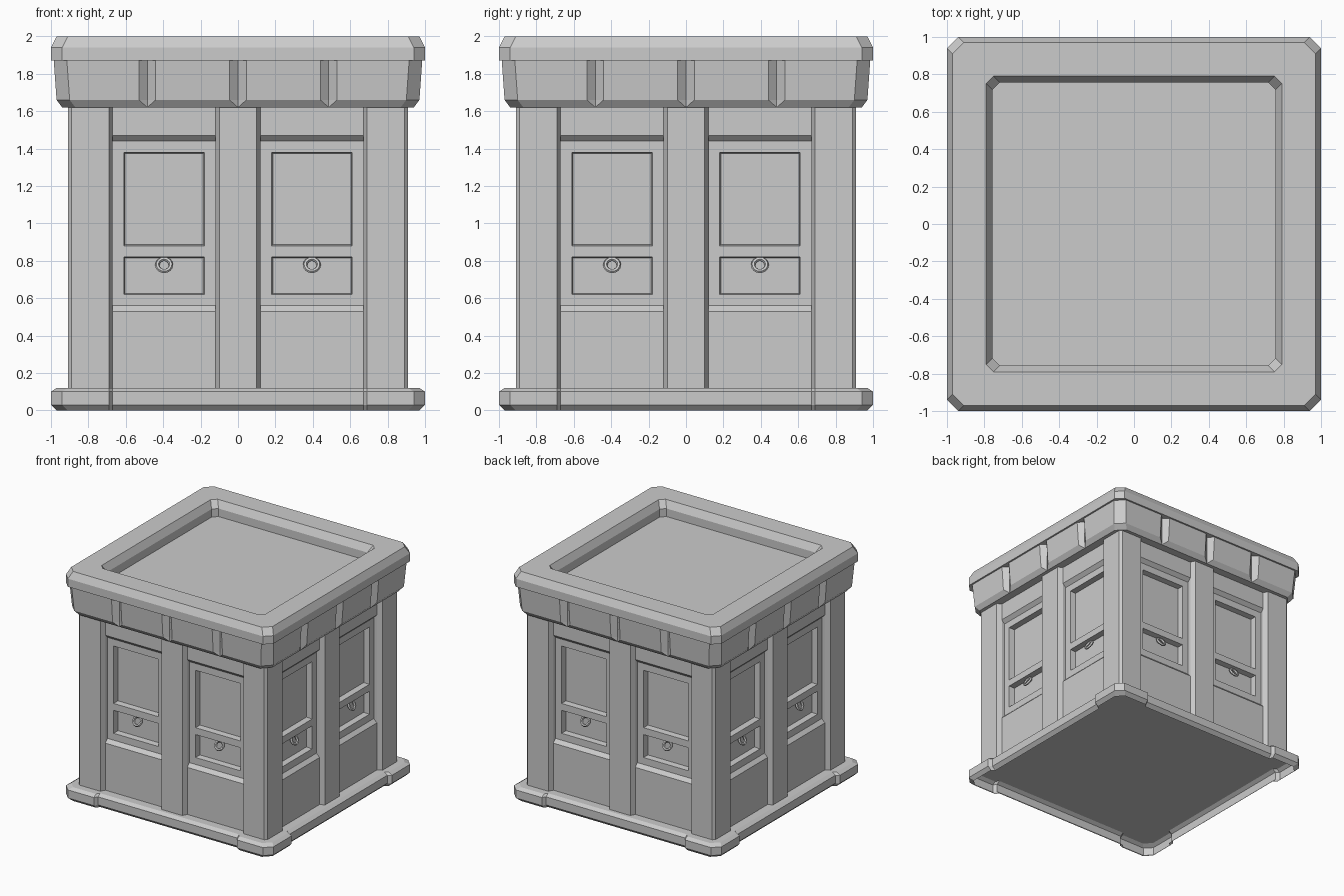
import bpy, bmesh
from math import radians
from mathutils import Matrix, Vector

if "Cube" in bpy.data.objects:
    bpy.data.objects.remove(bpy.data.objects["Cube"])


def add_object(name, bm):
    me = bpy.data.meshes.new(name)
    bm.to_mesh(me)
    bm.free()
    ob = bpy.data.objects.new(name, me)
    bpy.context.collection.objects.link(ob)
    return ob


def square_ring(z, half, chamfer, features=()):
    """Chamfered square outline; features are (offset along side, inset)."""
    side = [(-(half - chamfer), half)]
    side += [(u, half - inset) for u, inset in features]
    side += [(half - chamfer, half)]
    pts = []
    for k in range(4):
        rot = Matrix.Rotation(radians(90 * k), 3, 'Z')
        pts += [rot @ Vector((u, -d, z)) for u, d in side]
    return pts


def loft(name, rings, cap_bottom=True, cap_top=True):
    bm = bmesh.new()
    rows = [[bm.verts.new(p) for p in r] for r in rings]
    n = len(rows[0])
    for a, b in zip(rows, rows[1:]):
        for i in range(n):
            j = (i + 1) % n
            bm.faces.new((a[i], a[j], b[j], b[i]))
    if cap_bottom:
        bm.faces.new(rows[0][::-1])
    if cap_top:
        bm.faces.new(rows[-1])
    bmesh.ops.remove_doubles(bm, verts=bm.verts, dist=0.0005)
    return add_object(name, bm)


def prism(name, plan, z0, z1):
    return loft(name, [[Vector((x, y, z)) for x, y in plan] for z in (z0, z1)])


def around(ob, local):
    """Place an object and its linked copies on all four sides."""
    for k in range(4):
        for i, m in enumerate(local):
            o = ob if k == 0 and i == 0 else ob.copy()
            if o is not ob:
                bpy.context.collection.objects.link(o)
            o.matrix_world = Matrix.Rotation(radians(90 * k), 4, 'Z') @ m


# Plinth: open underneath, corner blocks stand proud of the middle
step = [(-.69, 0), (-.67, .03), (.67, .03), (.69, 0)]
loft("plinth", [square_ring(z, h, .06, step) for z, h in
                ((0, .97), (.03, 1), (.10, 1), (.12, .97))], cap_bottom=False)

# Corner and middle pillars
corner = [(.67, -.78), (.67, -.87), (.69, -.91), (.89, -.91), (.91, -.89),
          (.91, -.69), (.87, -.67), (.78, -.67)]
around(prism("corner_pillar", corner, .12, 1.62), [Matrix()])
middle = [(-.12, -.78), (-.12, -.87), (-.10, -.91),
          (.10, -.91), (.12, -.87), (.12, -.78)]
around(prism("middle_pillar", middle[2:] + middle[:2], .12, 1.62), [Matrix()])

# Wall panels: sill and lintel slopes plus two sunken fields
profile = [(.87, .12), (.87, .53), (.84, .56), (.84, .62), (.84, .82),
           (.84, .88), (.84, 1.38), (.84, 1.44), (.87, 1.47), (.87, 1.62)]
bm = bmesh.new()
grid = [[bm.verts.new((x, -d, z)) for x in (-.275, -.215, .215, .275)]
        for d, z in profile]
cells = {}
for r in range(len(profile) - 1):
    for c in range(3):
        cells[r, c] = bm.faces.new((grid[r][c], grid[r][c + 1],
                                    grid[r + 1][c + 1], grid[r + 1][c]))
bm.normal_update()
bmesh.ops.inset_region(bm, faces=[cells[3, 1], cells[5, 1]], use_boundary=True,
                       use_even_offset=True, thickness=.006, depth=-.05)
bays = [Matrix.Translation((s * .395, 0, 0)) for s in (-1, 1)]
around(add_object("wall_panel", bm), bays)

# Ring handles, tilted out at the bottom
bpy.ops.mesh.primitive_torus_add(major_segments=16, minor_segments=6,
                                 major_radius=.036, minor_radius=.012)
ring = bpy.context.object
ring.name = "ring_handle"
bpy.ops.object.shade_smooth_by_angle()
tilt = Matrix.Translation((0, -.82, .777)) @ Matrix.Rotation(radians(64), 4, 'X')
around(ring, [b @ tilt for b in bays])

# Frieze with V grooves that run out at the lower edge
rings = []
for z, half, width in ((1.62, .94, 0), (1.66, .97, .045), (1.87, .985, .045)):
    grooves = []
    for u in (-.485, 0, .485):
        grooves += [(u - width, 0), (u, half - .94), (u + width, 0)]
    rings.append(square_ring(z, half, .07, grooves))
loft("frieze", rings)

# Roof cap with a sunken top
loft("roof_cap", [square_ring(z, h, c) for z, h, c in
                  ((1.87, 1, .06), (1.94, 1, .06), (2, .97, .06),
                   (2, .79, .04), (1.94, .757, .04), (1.87, .757, .04))])
